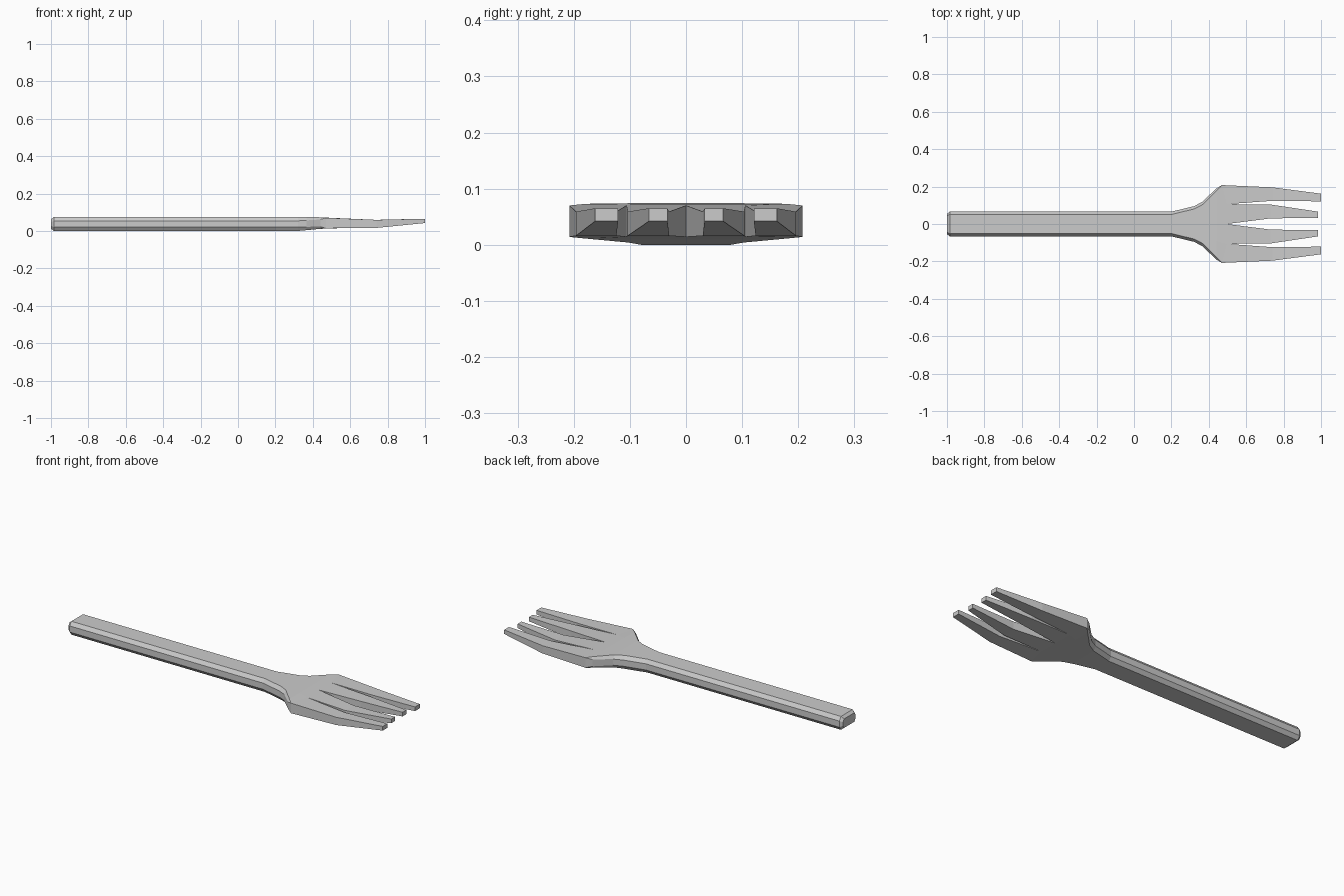
import bpy, bmesh

if "Cube" in bpy.data.objects:
    bpy.data.objects.remove(bpy.data.objects["Cube"])

bm = bmesh.new()

# Handle and neck stations: x, half width, side chamfer (y, z), bottom, top
stations = [
    (-1.0, 0.055, 0.010, 0.015, 0.012, 0.062),
    (-0.985, 0.066, 0.015, 0.020, 0.0, 0.074),
    (0.20, 0.066, 0.015, 0.020, 0.0, 0.074),
    (0.32, 0.095, 0.015, 0.020, 0.0, 0.074),
    (0.365, 0.118, 0.015, 0.018, 0.004, 0.074),
    (0.44, 0.190, 0.012, 0.012, 0.011, 0.073),
    (0.47, 0.208, 0.0, 0.0, 0.014, 0.070),
]


def section(x, w, cy, cz, z0, z1):
    """Chamfered section with five points along both bottom and top."""
    root = cy == 0
    ts = (-1, -0.51, 0, 0.51, 1)
    xs = [x + (0.025 if root and abs(t) < 1 else 0) for t in ts]
    bottom = [(xs[i], ts[i] * (w - cy), z0) for i in range(5)]
    top = [(xs[i], ts[i] * (w - cy), z1) for i in reversed(range(5))]
    pts = (bottom + [(x, w, z0 + cz), (x, w, z1 - cz)]
           + top + [(x, -w, z1 - cz), (x, -w, z0 + cz)])
    return [bm.verts.new(p) for p in pts]


def bridge(a, b):
    n = len(a)
    for i in range(n):
        j = (i + 1) % n
        bm.faces.new((a[i], a[j], b[j], b[i]))


# Handle and neck
rings = [section(*s) for s in stations]
bm.faces.new(rings[0][::-1])
for a, b in zip(rings, rings[1:]):
    bridge(a, b)

# Four tines growing out of the last section: mid and tip outlines
inner = ((0.73, 0.030, 0.104), (0.985, 0.033, 0.066))
outer = ((0.74, 0.124, 0.196), (1.0, 0.121, 0.162))
heights = ((0.016, 0.059), (0.042, 0.065))
tines = []
for side, outline in ((-1, outer), (-1, inner), (1, inner), (1, outer)):
    tines.append([(x, *sorted((side * a, side * b))) for x, a, b in outline])
end = rings[-1]
for k, tine in enumerate(tines):
    prev = [end[k], end[k + 1], end[10 - k], end[11 - k]]
    for (x, y0, y1), (z0, z1) in zip(tine, heights):
        ring = [bm.verts.new(p) for p in
                ((x, y0, z0), (x, y1, z0), (x, y1, z1), (x, y0, z1))]
        bridge(prev, ring)
        prev = ring
    bm.faces.new(prev)

# Weld the collapsed chamfers and fix the normals
bmesh.ops.remove_doubles(bm, verts=bm.verts, dist=0.0005)
# Tines share their root edges, so merge duplicate walls only by vertex weld
bmesh.ops.recalc_face_normals(bm, faces=bm.faces)
mesh = bpy.data.meshes.new("fork")
bm.to_mesh(mesh)
bm.free()
fork = bpy.data.objects.new("fork", mesh)
bpy.context.collection.objects.link(fork)
